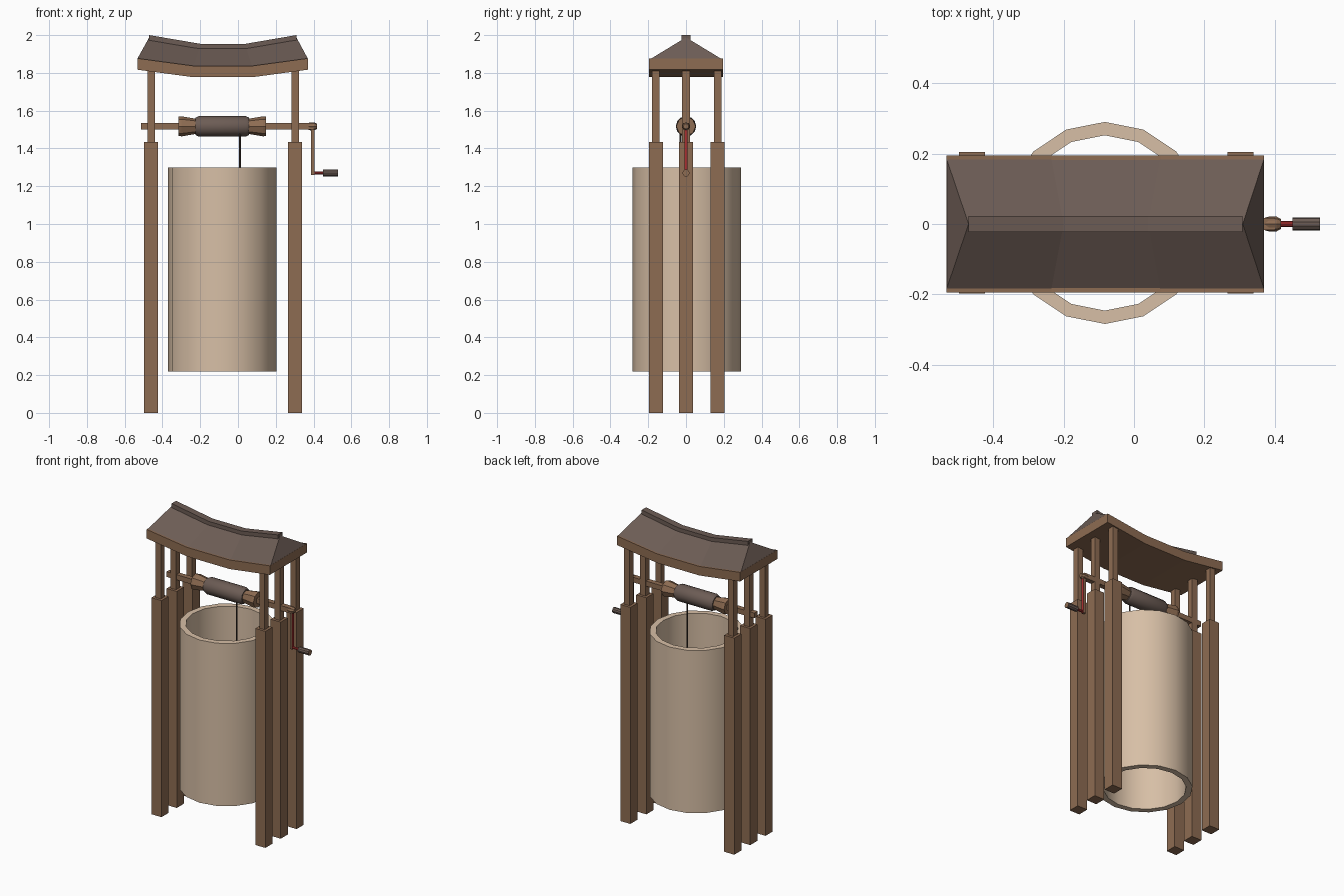
import bpy, bmesh, math
from mathutils import Vector

if "Cube" in bpy.data.objects:
    bpy.data.objects.remove(bpy.data.objects["Cube"])


def material(name, rgb):
    m = bpy.data.materials.new(name)
    m.diffuse_color = (*rgb, 1)
    m.use_nodes = True
    m.node_tree.nodes["Principled BSDF"].inputs["Base Color"].default_value = m.diffuse_color
    return m


WOOD = material("brown wood", (0.27, 0.15, 0.085))
STONE = material("pale stone", (0.68, 0.52, 0.38))
SLATE = material("grey brown slate", (0.15, 0.107, 0.09))
RED = material("red paint", (0.42, 0.03, 0.03))
ROPE = material("dark rope", (0.06, 0.042, 0.035))


def loft(name, sections, mat, smooth=False, ring=False, extra=None):
    """Skin closed cross-sections; cap the ends, or join last to first if ring."""
    bm = bmesh.new()
    rows = [[bm.verts.new(p) for p in s] for s in sections]
    pairs = list(zip(rows, rows[1:]))
    if ring:
        pairs.append((rows[-1], rows[0]))
    n = len(rows[0])
    for a, b in pairs:
        for i in range(n):
            j = (i + 1) % n
            bm.faces.new((a[i], a[j], b[j], b[i]))
    if not ring:
        bm.faces.new(rows[0])
        bm.faces.new(rows[-1])
    bmesh.ops.recalc_face_normals(bm, faces=bm.faces)
    me = bpy.data.meshes.new(name)
    me.materials.append(mat)
    if extra:  # second colour on faces that look to +x
        me.materials.append(extra)
        for f in bm.faces:
            f.normal_update()
            if f.normal.x > 0.9:
                f.material_index = 1
    bm.to_mesh(me)
    bm.free()
    ob = bpy.data.objects.new(name, me)
    bpy.context.collection.objects.link(ob)
    if smooth:
        bpy.ops.object.select_all(action='DESELECT')
        ob.select_set(True)
        bpy.context.view_layer.objects.active = ob
        bpy.ops.object.shade_smooth_by_angle(angle=math.radians(35))
    return ob


def box(name, x0, x1, y0, y1, z0, z1, mat, extra=None):
    return loft(name, [[(x0, y0, z), (x1, y0, z), (x1, y1, z), (x0, y1, z)]
                       for z in (z0, z1)], mat, extra=extra)


def turned(name, profile, sides, mat, axis='x', at=(0, 0, 0), smooth=False,
           ring=False, extra=None):
    """Turn (position, radius) pairs about the x or z axis."""
    secs = []
    for t, r in profile:
        sec = []
        for i in range(sides):
            a = 2 * math.pi * i / sides
            u, v = r * math.cos(a), r * math.sin(a)
            sec.append(Vector((t, u, v) if axis == 'x' else (u, v, t)) + Vector(at))
        secs.append(sec)
    return loft(name, secs, mat, smooth, ring, extra)


# Six two-stage posts
for side, x in (("left", -0.46), ("right", 0.302)):
    for place, y in (("front", -0.16), ("middle", 0), ("back", 0.167)):
        box(f"{side}_{place}_post", x - .037, x + .037, y - .037, y + .037, 0, 1.435, WOOD)
        box(f"{side}_{place}_upper_post", x - .02, x + .02, y - .02, y + .02, 1.43, 1.83, WOOD)

# Open stone shaft
turned("well_shaft", [(0.22, .287), (1.298, .287), (1.298, .249), (0.22, .249)], 16,
       STONE, 'z', (-0.083, 0.003, 0), smooth=True, ring=True)

# Sagging roof: board slab, slate hips, ridge cap
eave = [(-.533, 1.877), (-.235, 1.837), (.075, 1.837), (.37, 1.877)]
ridge = [(-.47, 1.982), (-.2, 1.936), (.04, 1.936), (.309, 1.982)]


def strip(name, stations, half, low, high, mat):
    loft(name, [[(x, -half, z + low), (x, half, z + low), (x, half, z + high),
                 (x, -half, z + high)] for x, z in stations], mat)


strip("roof_board", eave, .195, -.06, 0, WOOD)
loft("slate_roof", [[(ex, -.186, ez - .002), (rx, 0, rz + .006), (ex, .186, ez - .002)]
                    for (ex, ez), (rx, rz) in zip(eave, ridge)], SLATE)
strip("ridge_cap", ridge, .023, -.016, .018, SLATE)

# Winding axle, flared hubs and rope drum
Z = 1.517
box("axle", -.513, .40, -.017, .017, Z - .017, Z + .017, WOOD)
turned("left_hub", [(-.314, .051), (-.298, .053), (-.222, .04)], 8, WOOD, at=(0, 0, Z))
turned("right_hub", [(.056, .04), (.132, .053), (.148, .051)], 8, WOOD, at=(0, 0, Z))
turned("rope_drum", [(-.225, .046), (-.208, .054), (.042, .054), (.059, .046)], 12,
       SLATE, at=(0, 0, Z), smooth=True)
turned("rope", [(1.1, .006), (1.5, .006)], 6, ROPE, 'z', (.01, -.028, 0))

# Crank with red outer face, red spindle and grip
turned("crank_hub", [(.37, .017), (.383, .021), (.405, .021), (.418, .014)], 8, WOOD,
       at=(0, 0, Z))
box("crank_arm", .386, .404, -.009, .009, 1.26, 1.51, WOOD, extra=RED)
turned("crank_spindle", [(.40, .008), (.46, .008)], 8, RED, at=(0, 0, 1.27))
turned("crank_grip", [(.45, .019), (.529, .019)], 10, SLATE, at=(0, 0, 1.27),
       smooth=True, extra=WOOD)
